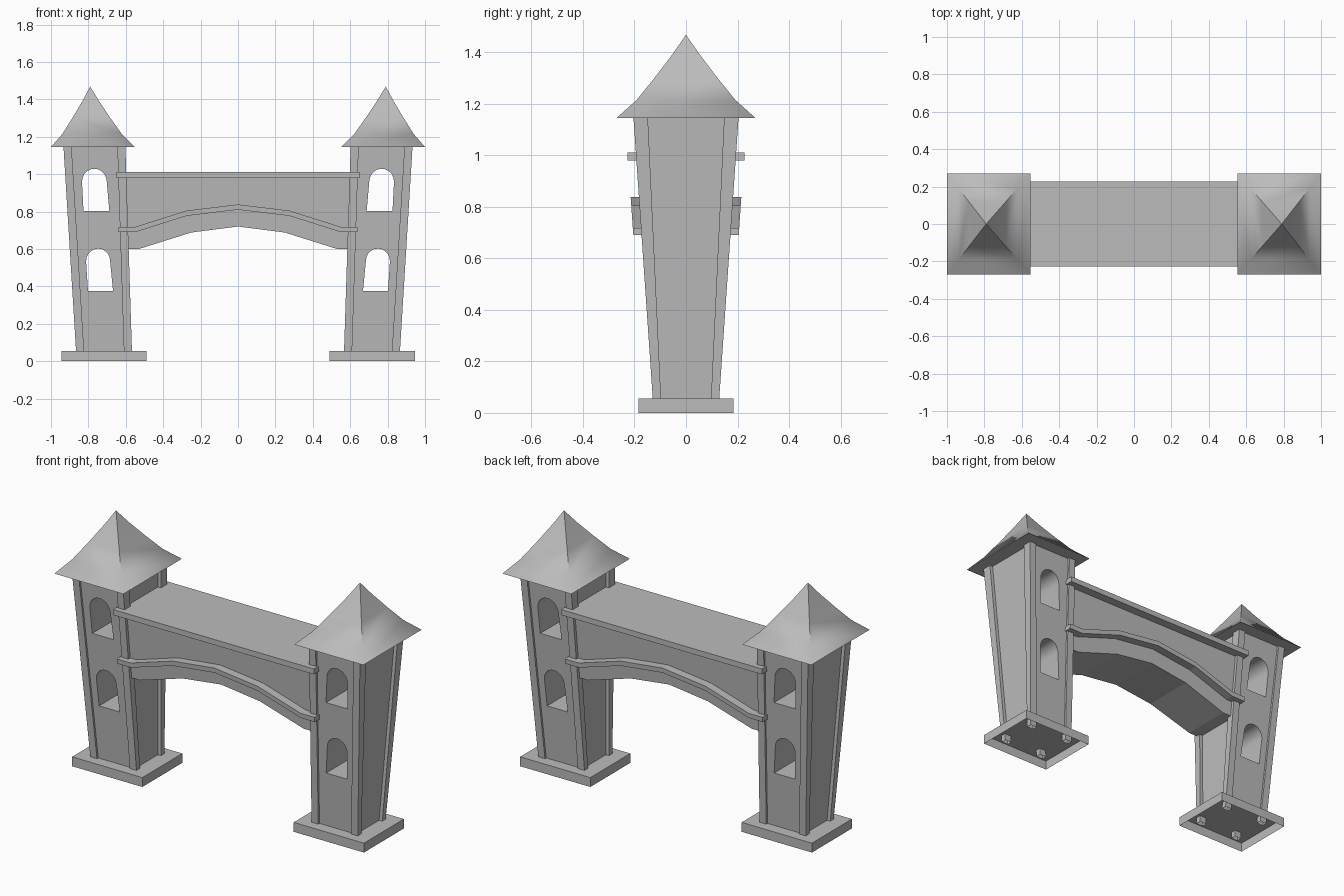
import bpy, bmesh, math

cube = bpy.data.objects.get("Cube")
if cube:
    bpy.data.objects.remove(cube, do_unlink=True)

stone = bpy.data.materials.new("grey_stone")
stone.use_nodes = True
GREY = (0.5, 0.5, 0.5, 1)
stone.diffuse_color = GREY
stone.node_tree.nodes["Principled BSDF"].inputs["Base Color"].default_value = GREY

BASE_Z, EAVE_Z = 0.055, 1.145


def loft(name, rings, open_bottom=False):
    """Skin a stack of equal-length rings and cap both ends."""
    bm = bmesh.new()
    loops = [[bm.verts.new(p) for p in ring] for ring in rings]
    for a, b in zip(loops, loops[1:]):
        for i in range(len(a)):
            j = (i + 1) % len(a)
            bm.faces.new((a[i], a[j], b[j], b[i]))
    first = bm.faces.new(loops[0])
    bm.faces.new(loops[-1])
    bmesh.ops.recalc_face_normals(bm, faces=bm.faces)
    if open_bottom:
        bmesh.ops.delete(bm, geom=[first], context='FACES_ONLY')
    bmesh.ops.remove_doubles(bm, verts=bm.verts, dist=1e-5)
    mesh = bpy.data.meshes.new(name)
    bm.to_mesh(mesh)
    bm.free()
    mesh.materials.append(stone)
    obj = bpy.data.objects.new(name, mesh)
    bpy.context.collection.objects.link(obj)
    return obj


def rect(x0, x1, y0, y1, z):
    return [(x0, y0, z), (x1, y0, z), (x1, y1, z), (x0, y1, z)]


def lerp(bottom, top, z):
    return bottom + (top - bottom) * (z - BASE_Z) / (EAVE_Z - BASE_Z)


# Tower outline at a given height
def inner_x(z): return lerp(0.567, 0.602, z)
def outer_x(z): return lerp(0.866, 0.933, z)
def depth(z): return lerp(0.129, 0.204, z)


def smooth(obj, degrees):
    bpy.ops.object.select_all(action='DESELECT')
    obj.select_set(True)
    bpy.context.view_layer.objects.active = obj
    bpy.ops.object.shade_smooth_by_angle(angle=math.radians(degrees))


def cut_window(wall, side, x, z0, spring, half, lean):
    """Cut a leaning round-topped opening through the wall."""
    pts = [(x - half, z0), (x + half, z0)]
    for i in range(11):
        a = math.pi * i / 10
        pts.append((x + lean + half * 0.96 * math.cos(a), spring + half * math.sin(a)))
    cutter = loft("window_cutter", [[(side * px, y, pz) for px, pz in pts] for y in (-0.4, 0.4)])
    cutter.hide_render = True
    mod = wall.modifiers.new("window", 'BOOLEAN')
    mod.object, mod.operation, mod.solver = cutter, 'DIFFERENCE', 'EXACT'
    bpy.ops.object.select_all(action='DESELECT')
    wall.select_set(True)
    bpy.context.view_layer.objects.active = wall
    bpy.ops.object.modifier_apply(modifier=mod.name)
    bpy.data.objects.remove(cutter, do_unlink=True)


def build_tower(side, label):
    def box(x0, x1, y0, y1, z):
        return rect(side * x0, side * x1, y0, y1, z)

    # Open-bottomed plinth
    loft(label + "_plinth", [box(0.49, 0.945, -0.185, 0.185, z) for z in (0, BASE_Z)], True)

    # Leaning wall with two arched openings
    wall = loft(label + "_wall", [
        box(inner_x(z) + 0.02, outer_x(z) - 0.02, 0.012 - depth(z), depth(z) - 0.012, z)
        for z in (BASE_Z, EAVE_Z)])
    cut_window(wall, side, 0.735, 0.374, 0.535, 0.067, 0.013)
    cut_window(wall, side, 0.757, 0.803, 0.96, 0.069, 0.011)
    smooth(wall, 30)

    # Corner posts
    for y_side, end in ((-1, "front"), (1, "back")):
        for inside in (True, False):
            rings = []
            for z in (0.015, EAVE_Z):
                x0 = inner_x(z) if inside else outer_x(z) - 0.043
                rings.append(box(x0, x0 + 0.043, y_side * lerp(0.097, 0.148, z),
                                 y_side * depth(z), z))
            place = "inner" if inside else "outer"
            loft(f"{label}_{end}_{place}_post", rings, True)

    # Flared roof: fraction of the half width left at each height
    rings = []
    for k, z in ((1, EAVE_Z), (0.71, 1.215), (0.45, 1.302), (0.21, 1.387), (0, 1.468)):
        cx = 0.79
        rings.append(box(cx - 0.237 * k, cx + 0.21 * k, -0.27 * k, 0.27 * k, z))
    smooth(make_roof(label + "_roof", rings), 63)


def make_roof(name, rings):
    # Last ring collapses to the peak, so its cap is dropped with the doubles
    obj = loft(name, rings[:-1])
    bm = bmesh.new()
    bm.from_mesh(obj.data)
    top = max(bm.faces, key=lambda f: f.calc_center_median().z)
    peak = bmesh.ops.poke(bm, faces=[top])["verts"][0]
    peak.co = rings[-1][0]
    bm.to_mesh(obj.data)
    bm.free()
    return obj


for side, label in ((1, "left_tower"), (-1, "right_tower")):
    build_tower(side, label)


# Bridge parts: front outlines extruded in depth, leaning with the towers
def mirrored(half):
    return [(-x, z) for x, z in half] + [(x, z) for x, z in reversed(half) if x]


def prism(name, outline, half_depth):
    return loft(name, [[(x, s * half_depth(z), z) for x, z in outline] for s in (-1, 1)])


under = [(0.62, 0.6), (0.53, 0.6), (0.25, 0.688), (0, 0.72)]
prism("bridge_body", mirrored(under) + [(0.62, 0.99), (-0.62, 0.99)],
      lambda z: depth(z) - 0.018)

rib = [(0.64, 0.69), (0.55, 0.69), (0.275, 0.777), (0, 0.81)]
lower = mirrored(rib)
prism("arch_rib", lower + [(x, z + 0.028) for x, z in reversed(lower)],
      lambda z: depth(z) + 0.032)

loft("bridge_deck", [rect(-0.65, 0.65, -0.227, 0.227, z) for z in (0.98, 1.012)])
